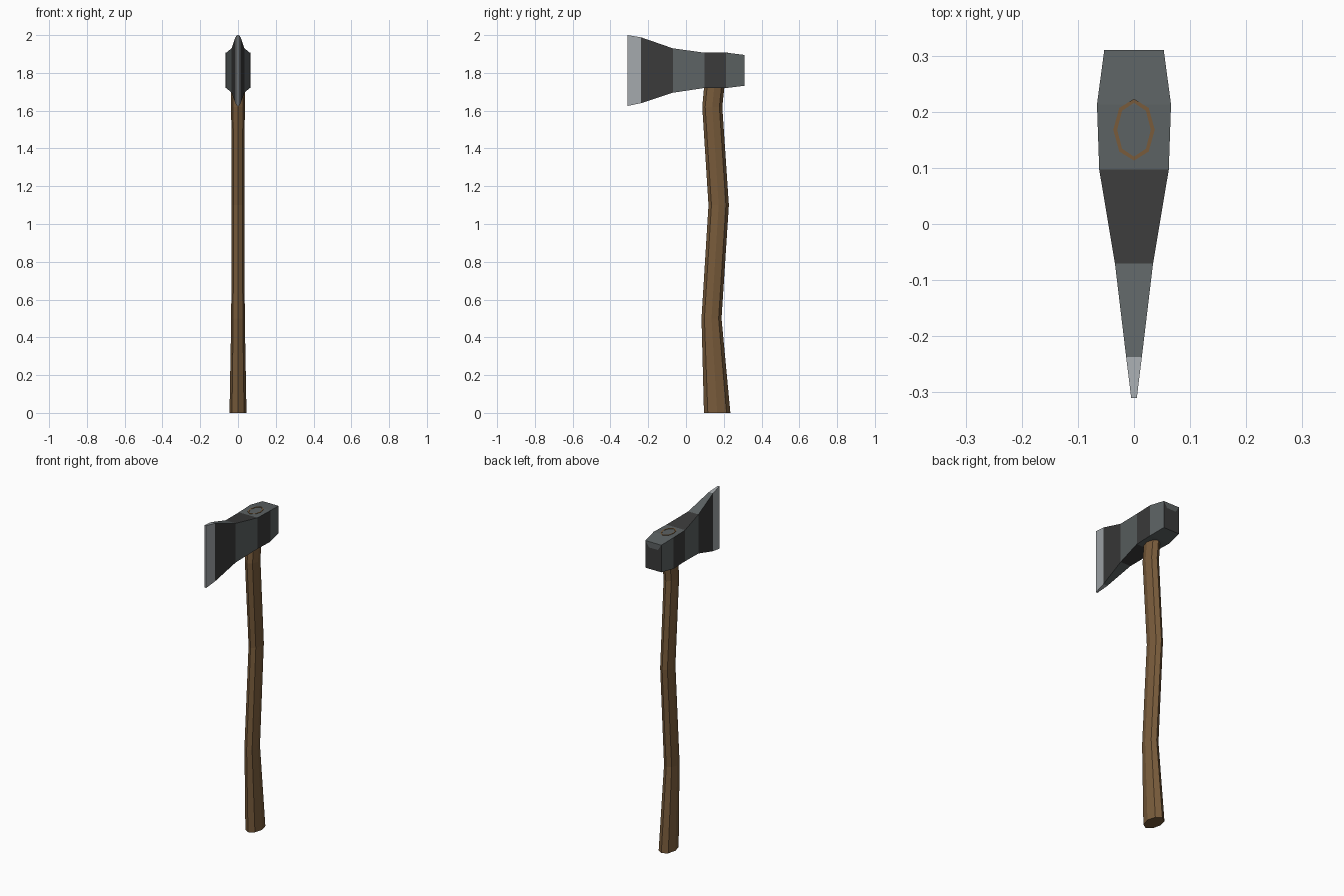
import bpy, bmesh, math

if "Cube" in bpy.data.objects:
    bpy.data.objects.remove(bpy.data.objects["Cube"])


def srgb(h):
    c = [int(h[i:i + 2], 16) / 255 for i in (0, 2, 4)]
    return [v / 12.92 if v <= 0.04045 else ((v + 0.055) / 1.055) ** 2.4 for v in c] + [1]


def material(name, h):
    m = bpy.data.materials.new(name)
    m.diffuse_color = srgb(h)
    m.use_nodes = True
    m.node_tree.nodes["Principled BSDF"].inputs["Base Color"].default_value = m.diffuse_color
    return m


steel = material("steel_grey", "5C6263")
dark = material("dark_iron", "3A3A3A")
edge = material("sharpened_edge", "A3A8AB")
wood = material("brown_wood", "785B3B")


def finish(name, bm, mats):
    bmesh.ops.recalc_face_normals(bm, faces=bm.faces)
    me = bpy.data.meshes.new(name)
    bm.to_mesh(me)
    bm.free()
    for m in mats:
        me.materials.append(m)
    ob = bpy.data.objects.new(name, me)
    bpy.context.collection.objects.link(ob)
    return ob


def loft(bm, rings):
    """Join rings of points; returns the vertex rings and (segment, side, face)."""
    vs = [[bm.verts.new(p) for p in r] for r in rings]
    n = len(vs[0])
    faces = []
    for s in range(len(vs) - 1):
        for i in range(n):
            j = (i + 1) % n
            faces.append((s, i, bm.faces.new((vs[s][i], vs[s][j], vs[s + 1][j], vs[s + 1][i]))))
    return vs, faces


def octagon(y, z, rx, ry):
    return [(rx * math.cos(k * math.pi / 4), y + ry * math.sin(k * math.pi / 4), z)
            for k in range(8)]


# axe head: rectangular sections from cutting edge to poll (y, half width, low, high)
STATIONS = [(-0.31, 0.005, 1.625, 2.0), (-0.237, 0.014, 1.64, 1.988),
            (-0.07, 0.034, 1.695, 1.93), (0.097, 0.062, 1.72, 1.907),
            (0.213, 0.066, 1.72, 1.907), (0.31, 0.053, 1.732, 1.895)]
bm = bmesh.new()
vs, faces = loft(bm, [[(-w, y, lo), (w, y, lo), (w, y, hi), (-w, y, hi)]
                      for y, w, lo, hi in STATIONS])
SIDE = [2, 1, 0, 1, 0]
TOP = [2, 0, 1, 0, 0]
for s, i, f in faces:
    f.material_index = SIDE[s] if i % 2 else TOP[s]
bm.faces.new(vs[0]).material_index = 2
# poll face with a lighter worn patch along its upper rim
a, b, c, d = vs[-1]
p, q = (bm.verts.new((x, 0.31, 1.86)) for x in (0.03, -0.03))
bm.faces.new((c, d, q, p)).material_index = 0
for poly in ((a, b, p, q), (b, c, p), (d, a, q)):
    bm.faces.new(poly).material_index = 1
finish("axe_head", bm, [steel, dark, edge])

# curved octagonal handle (y, z, x radius, y radius)
PATH = [(0.165, 0, 0.045, 0.07), (0.135, 0.5, 0.036, 0.053), (0.173, 1.1, 0.034, 0.054),
        (0.139, 1.62, 0.036, 0.053), (0.167, 1.9, 0.036, 0.055)]
bm = bmesh.new()
vs, _ = loft(bm, [octagon(*p) for p in PATH])
bm.faces.new(vs[0])
bm.faces.new(vs[-1])
finish("handle", bm, [wood])

# thin wooden rim of the handle showing in the top of the eye
bm = bmesh.new()
rings = [octagon(0.168, z, 0.030 + o, 0.048 + o)
         for z, o in ((1.905, 0), (1.909, 0), (1.909, 0.007), (1.905, 0.007))]
loft(bm, rings + rings[:1])
bmesh.ops.remove_doubles(bm, verts=bm.verts, dist=1e-5)
finish("handle_eye_rim", bm, [wood])
